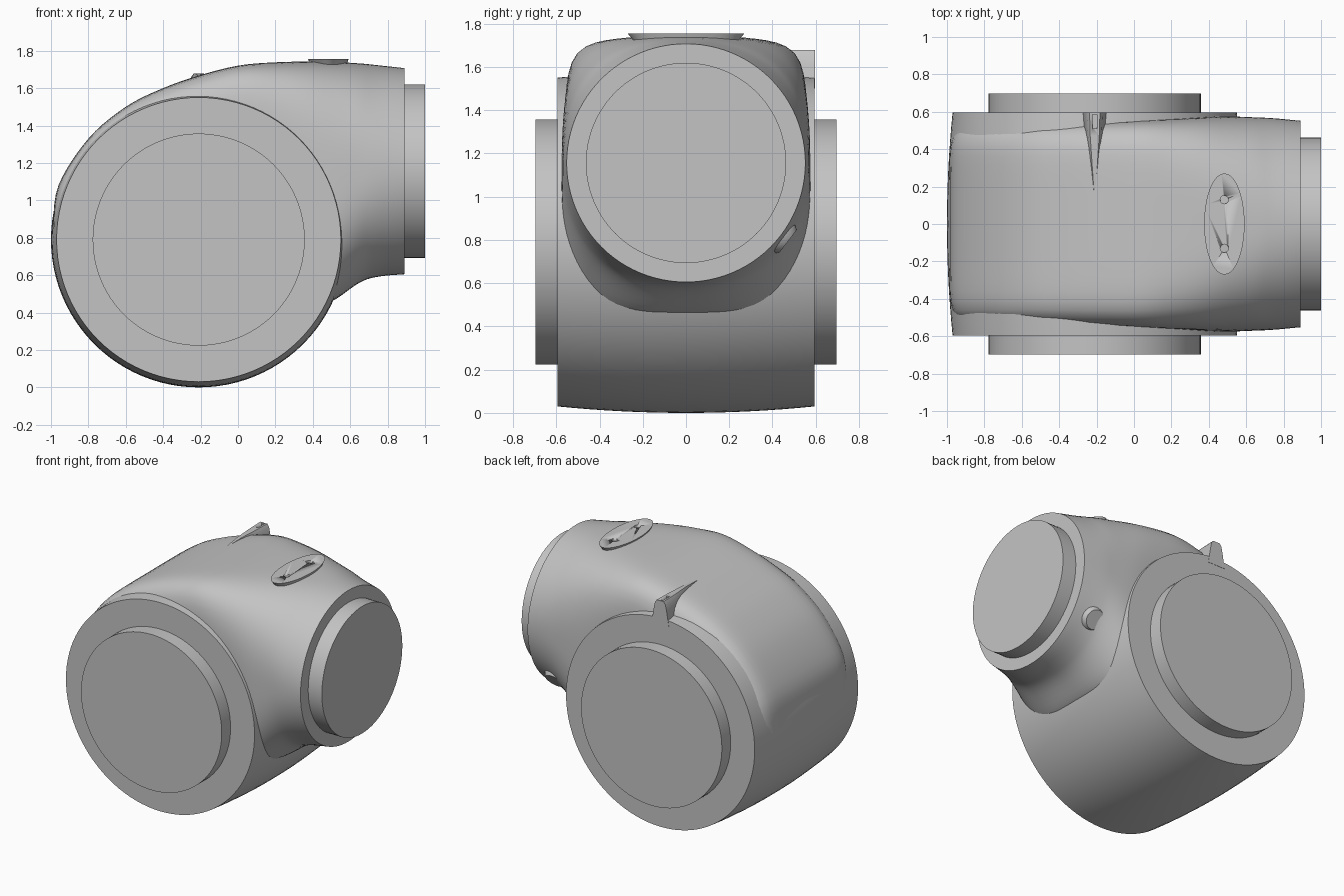
import bpy, bmesh, math
from mathutils import Vector, Matrix

cube = bpy.data.objects.get("Cube")
if cube:
    bpy.data.objects.remove(cube, do_unlink=True)

grey = bpy.data.materials.new("light grey")
grey.use_nodes = True
grey.diffuse_color = (0.55, 0.55, 0.55, 1)
grey.node_tree.nodes["Principled BSDF"].inputs["Base Color"].default_value = grey.diffuse_color

SEGMENTS = 96
DRUM = Vector((-0.21, 0, 0.79))      # drum axis runs along y
ARM_Z = 1.156                        # arm axis runs along x


def loft(name, rings, angle=30):
    """Skin a list of closed point rings and cap both ends."""
    bm = bmesh.new()
    loops = [[bm.verts.new(p) for p in ring] for ring in rings]
    for low, high in zip(loops, loops[1:]):
        count = len(low)
        for i in range(count):
            j = (i + 1) % count
            bm.faces.new((low[i], low[j], high[j], high[i]))
    bm.faces.new(loops[0][::-1])
    bm.faces.new(loops[-1])
    bmesh.ops.recalc_face_normals(bm, faces=bm.faces)
    mesh = bpy.data.meshes.new(name)
    bm.to_mesh(mesh)
    bm.free()
    mesh.materials.append(grey)
    obj = bpy.data.objects.new(name, mesh)
    bpy.context.collection.objects.link(obj)
    bpy.ops.object.select_all(action='DESELECT')
    obj.select_set(True)
    bpy.context.view_layer.objects.active = obj
    bpy.ops.object.shade_smooth_by_angle(angle=math.radians(angle))
    return obj


def turned(name, origin, axis, profile, squash=1, segments=SEGMENTS):
    """Lathe a profile of (distance along axis, radius); squash narrows local x."""
    turn = Vector(axis).to_track_quat('Z', 'Y').to_matrix() if axis[2] != 1 else Matrix.Identity(3)
    rings = []
    for along, radius in profile:
        ring = []
        for i in range(segments):
            a = math.tau * i / segments
            p = Vector((radius * squash * math.cos(a), radius * math.sin(a), along))
            ring.append(Vector(origin) + turn @ p)
        rings.append(ring)
    return loft(name, rings)


def smooth_sections(keys, steps=5):
    """Catmull-Rom interpolation through the key sections."""
    result = []
    for i in range(len(keys) - 1):
        p, q = keys[i], keys[i + 1]
        before, after = keys[max(i - 1, 0)], keys[min(i + 2, len(keys) - 1)]
        for s in range(steps):
            t = s / steps
            result.append([b + t / 2 * (c - a + t * (2*a - 5*b + 4*c - d + t * (3*b - a - 3*c + d)))
                           for a, b, c, d in zip(before, p, q, after)])
    return result + [list(keys[-1])]


def section_ring(top_x, top_z, low_x, low_z, width, power):
    """Superellipse ring in the slanted plane between a top and a bottom point."""
    top, low = Vector((top_x, 0, top_z)), Vector((low_x, 0, low_z))
    centre, half = (top + low) / 2, (top - low) / 2
    ring = []
    for i in range(SEGMENTS):
        a = math.tau * i / SEGMENTS
        c, s = math.cos(a), math.sin(a)
        r = (abs(c) ** power + abs(s) ** power) ** (-1 / power)
        ring.append(centre + half * r * c + Vector((0, width * r * s, 0)))
    return ring


# Barrel-shaped drum with a flat boss at each end
half_length = 0.595
drum_profile = []
for i in range(-8, 9):
    f = i / 8
    drum_profile.append((half_length * f, 0.79 - 0.03 * f * f))
turned("drum", DRUM, (0, 1, 0), drum_profile)
for side, label in ((-1, "front_boss"), (1, "back_boss")):
    turned(label, DRUM, (0, side, 0), [(half_length - 0.05, 0.567), (0.697, 0.567)])

# Elbow housing: squarish over the drum, round at the arm end
elbow = [
    (-0.99, 0.85, 0.10, 0.70, 0.54, 9),
    (-0.96, 1.08, 0.10, 0.65, 0.54, 9),
    (-0.80, 1.33, 0.12, 0.60, 0.54, 9),
    (-0.60, 1.50, 0.15, 0.55, 0.54, 8.5),
    (-0.40, 1.60, 0.20, 0.50, 0.545, 8),
    (-0.20, 1.67, 0.25, 0.50, 0.55, 7.5),
    (0.00, 1.72, 0.30, 0.47, 0.555, 7),
    (0.20, 1.738, 0.40, 0.46, 0.565, 5),
    (0.45, 1.742, 0.50, 0.46, 0.575, 3.3),
    (0.65, 1.732, 0.65, 0.56, 0.57, 2.5),
    (0.75, 1.722, 0.75, 0.592, 0.565, 2.2),
    (0.89, 1.707, 0.89, 0.605, 0.552, 2),
]
loft("elbow_housing", [section_ring(*s) for s in smooth_sections(elbow)])
turned("arm_boss", (0, 0, ARM_Z), (1, 0, 0), [(0.8, 0.463), (1.0, 0.463)])

# Oval pad on top, with two small sunk holes
pad = turned("top_pad", (0.483, 0, 0), (0, 0, 1), [(1.66, 0.2), (1.70, 0.225), (1.755, 0.27)],
             squash=0.4)
for side in (-1, 1):
    cutter = turned("hole_cutter", (0.483, 0.13 * side, 0), (0, 0, 1),
                    [(1.735, 0.022), (1.8, 0.022)], segments=24)
    cutter.hide_render = True
    hole = pad.modifiers.new("hole", 'BOOLEAN')
    hole.operation = 'DIFFERENCE'
    hole.solver = 'EXACT'
    hole.object = cutter
    bpy.context.view_layer.objects.active = pad
    bpy.ops.object.modifier_apply(modifier=hole.name)
    bpy.data.objects.remove(cutter, do_unlink=True)

# Pointer fin on the back upper edge, tapering forward into the housing
fin_rings = []
for y, half_width, top in ((0.597, 0.07, 1.677), (0.47, 0.06, 1.677),
                           (0.32, 0.035, 1.677), (0.16, 0.008, 1.665)):
    outline = [(-1, 1.5), (-0.75, top - 0.07), (-0.6, top - 0.02), (-0.4, top),
               (0.4, top), (0.6, top - 0.02), (0.75, top - 0.07), (1, 1.5)]
    fin_rings.append([(DRUM.x + half_width * u, y, z) for u, z in outline])
fin = loft("pointer_fin", fin_rings)

# Slot cut along the crest of the fin
slot = loft("slot_cutter", [[(DRUM.x + 0.012 * u, y, z) for u, z in
                             ((-1, 1.645), (1, 1.645), (1, 1.75), (-1, 1.75))]
                            for y in (0.51, 0.585)])
slot.hide_render = True
cut = fin.modifiers.new("slot", 'BOOLEAN')
cut.object = slot
cut.solver = 'EXACT'
bpy.context.view_layer.objects.active = fin
bpy.ops.object.modifier_apply(modifier=cut.name)
bpy.data.objects.remove(slot, do_unlink=True)

# Round plug on the lower back of the arm, facing outward
turned("side_plug", (0.73, 0, ARM_Z), Vector((0, 0.46, -0.355)).normalized(),
       [(0.5, 0.095), (0.56, 0.09), (0.595, 0.068)], segments=32)
